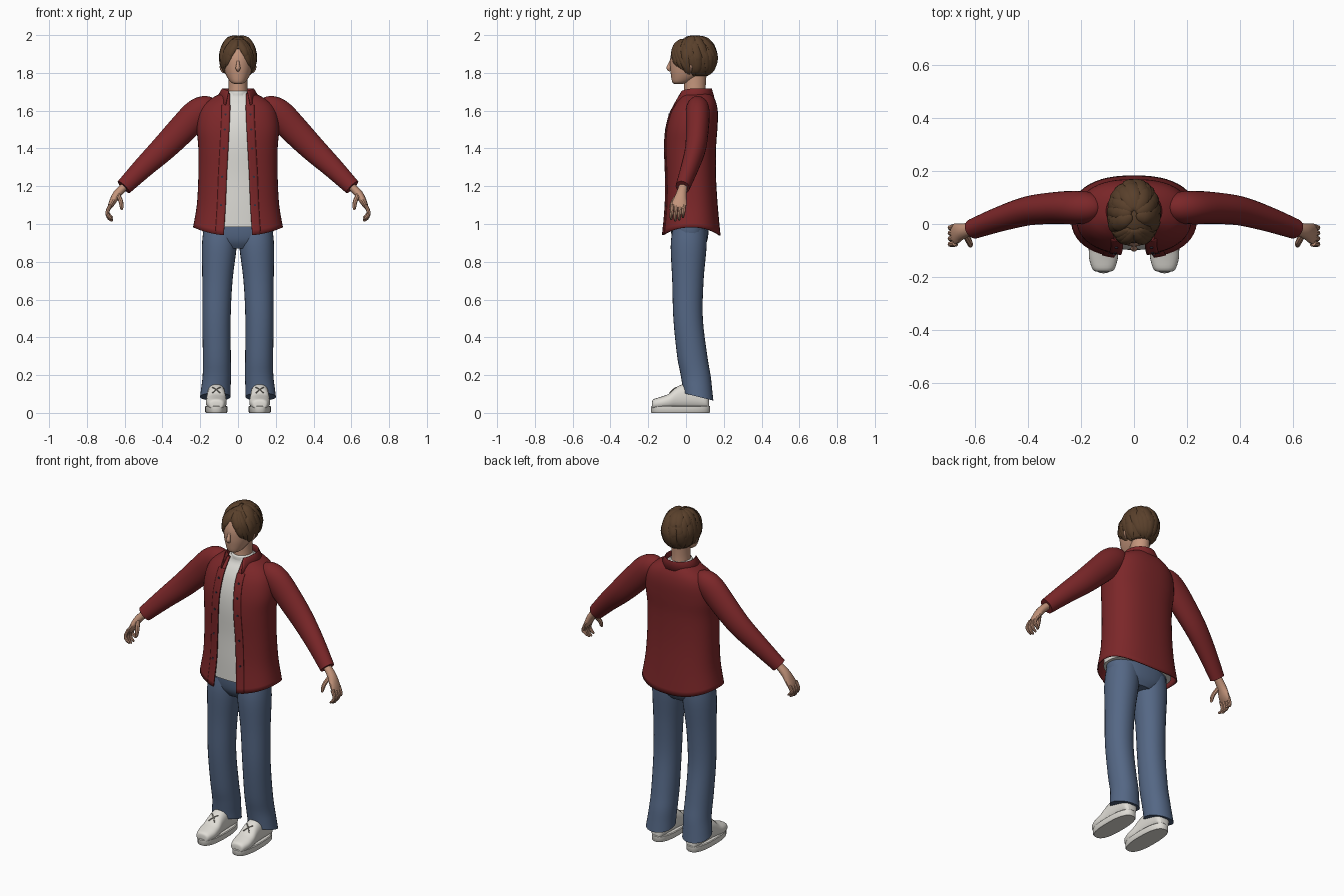
import bpy, bmesh, math, random
from mathutils import Vector

if "Cube" in bpy.data.objects:
    bpy.data.objects.remove(bpy.data.objects["Cube"])
random.seed(4)
X, Y, Z = Vector((1, 0, 0)), Vector((0, 1, 0)), Vector((0, 0, 1))


def material(name, r, g, b):
    m = bpy.data.materials.new(name)
    m.use_nodes = True
    m.diffuse_color = (r, g, b, 1)
    bsdf = m.node_tree.nodes["Principled BSDF"]
    bsdf.inputs["Base Color"].default_value = (r, g, b, 1)
    bsdf.inputs["Roughness"].default_value = 0.8
    return m


RED = material("shirt red", .2, .02, .022)
DENIM = material("denim blue", .09, .137, .235)
WHITE = material("tee white", .72, .71, .67)
SHOE = material("shoe off white", .74, .72, .67)
SKIN = material("skin", .55, .3, .2)
HAIR = material("hair brown", .1, .051, .024)
DARK = material("button dark", .03, .03, .05)
LACE = material("lace grey", .3, .28, .24)


def spline(rows, k=4):
    """Smooth the rows of numbers with a Catmull-Rom curve."""
    rows = [Vector(r) for r in rows]
    ext = [rows[0]] + rows + [rows[-1]]
    out = []
    for i in range(len(rows) - 1):
        a, b, c, d = ext[i:i + 4]
        for j in range(k):
            t = j / k
            out.append(b + (c - a) * (t / 2) + (a * 2 - b * 5 + c * 4 - d) * (t * t / 2)
                       + (b * 3 - a - c * 3 + d) * (t ** 3 / 2))
    return out + [rows[-1]]


def power(v, n):
    return math.copysign(abs(v) ** (2 / n), v)


def ring(c, u, v, n=2, seg=24):
    angles = [math.tau * i / seg for i in range(seg)]
    return [c + u * power(math.cos(a), n) + v * power(math.sin(a), n) for a in angles]


def loft(name, shells, mat, closed=True, thick=0):
    """Skin each list of rings; closed shells get end caps."""
    bm = bmesh.new()
    for rings in shells:
        vs = [[bm.verts.new(p) for p in r] for r in rings]
        n = len(vs[0])
        for a, b in zip(vs, vs[1:]):
            for i in range(n if closed else n - 1):
                j = (i + 1) % n
                bm.faces.new((a[i], a[j], b[j], b[i]))
        if closed:
            bm.faces.new(vs[0])
            bm.faces.new(vs[-1])
    bmesh.ops.recalc_face_normals(bm, faces=bm.faces)
    return finish(name, bm, mat, thick)


def finish(name, bm, mat, thick=0):
    me = bpy.data.meshes.new(name)
    bm.to_mesh(me)
    bm.free()
    ob = bpy.data.objects.new(name, me)
    bpy.context.collection.objects.link(ob)
    me.materials.append(mat)
    bpy.ops.object.select_all(action='DESELECT')
    ob.select_set(True)
    bpy.context.view_layer.objects.active = ob
    bpy.ops.object.shade_smooth_by_angle(angle=math.radians(40))
    if thick:
        mod = ob.modifiers.new("thickness", 'SOLIDIFY')
        mod.thickness, mod.offset = thick, 0
    return ob


def stack(rows, n=2, k=4, seg=32):
    """Horizontal rings from rows of z, half width, front y, back y."""
    return [ring(Vector((0, (f + b) / 2, z)), X * w, Y * ((b - f) / 2), n, seg)
            for z, w, f, b in spline(rows, k)]


def limb(rows, s=1, centre=None, k=4, seg=14):
    """Rings along a path of x, y, z and two radii; s mirrors it."""
    rows = spline(rows, k)
    pts = [Vector((r[0] * s, r[1], r[2])) for r in rows]
    rings = []
    for i, p in enumerate(pts):
        t = pts[min(i + 1, len(pts) - 1)] - pts[max(i - 1, 0)]
        u = t.cross(p - centre if centre else Y).normalized()
        v = u.cross(t).normalized()
        rings.append(ring(p, u * rows[i][3], v * rows[i][4], 2, seg))
    return rings


# Shirt: z, half width, front y, back y, half width of the front opening
SHIRT = [(.96, .235, -.125, .18, .076), (1.1, .215, -.11, .165, .066),
         (1.25, .207, -.108, .156, .06), (1.4, .207, -.112, .156, .052),
         (1.5, .215, -.105, .163, .047), (1.58, .205, -.085, .166, .043),
         (1.63, .18, -.06, .16, .042), (1.665, .135, -.035, .147, .042),
         (1.69, .085, -.02, .13, .042)]


def shirt_point(row, a, grow=0):
    z, w, f, b, gap = row
    x = (w + grow) * power(math.sin(a), 2.4)
    y = (f + b) / 2 - ((b - f) / 2 + grow) * power(math.cos(a), 2.4)
    tail = max(0, (1.1 - z) / .14)
    return Vector((x, y, z - .022 * tail * math.cos(2 * a)))


def edge_angle(row, extra=0):
    return math.asin(min(1, (row[4] + extra) / row[1]) ** 1.2)


body, front = [], []
for row in spline(SHIRT):
    a0 = edge_angle(row)
    body.append([shirt_point(row, a0 + (math.tau - 2 * a0) * i / 48) for i in range(49)])
loft("open_shirt", [body], RED, closed=False, thick=.006)
for s, side in ((1, "left"), (-1, "right")):
    strip = []
    for row in spline(SHIRT[:7]):
        a0, a1 = edge_angle(row, -.002), edge_angle(row, .042)
        strip.append([shirt_point(row, s * (a0 + (a1 - a0) * i / 4), .004) for i in range(5)])
    loft(side + "_placket", [strip], RED, closed=False, thick=.005)
    buttons = []
    for row in SHIRT[1:6]:
        p = shirt_point(row, s * edge_angle(row, .021), .007)
        buttons.append([ring(p + Y * d, X * .006, Z * .006, 2, 10) for d in (.003, -.003)])
    loft(side + "_buttons", buttons, DARK)

# Folded collar: inner stand, fold and outer fall with front points
collar = [[], [], []]
for i in range(41):
    a = math.radians(36 + 288 * i / 40)
    f = max(0, math.cos(a)) ** 2
    for line, w, d, z in ((0, .075, .075, 1.675), (1, .084, .088, 1.715 - .02 * f),
                          (2, .112, .1 + .06 * f, 1.668 - .06 * f)):
        collar[line].append(Vector((w * math.sin(a), .048 - d * math.cos(a), z)))
loft("collar", [collar], RED, closed=False, thick=.006)

# Undershirt with neckband
tee = [(.985, .205, -.095, .15)] + [(z, w - .022, f + .014, b - .016) for z, w, f, b, g in SHIRT[1:8]]
loft("tee", [stack(tee + [(1.695, .062, -.014, .11)], 2.4)], WHITE)
loft("tee_neckband", [stack([(1.68, .064, -.02, .11), (1.7, .06, -.018, .108),
                             (1.705, .054, -.01, .1)])], WHITE)

# Jeans
loft("jeans_hips", [stack([(.87, .09, -.045, .09), (.91, .165, -.07, .112),
                           (.97, .188, -.08, .12), (1.05, .185, -.08, .12)], 2.3)], DENIM)
LEG = [(.085, .12, .065, .081, .08), (.13, .117, .06, .078, .079), (.2, .112, .051, .075, .079),
       (.3, .112, .033, .074, .08), (.5, .114, .011, .075, .078), (.7, .109, .01, .08, .083),
       (.88, .099, .014, .092, .095), (.97, .095, .018, .088, .09)]
for s, side in ((1, "left"), (-1, "right")):
    leg = []
    for z, cx, cy, w, d in spline(LEG):
        slope = .25 * max(0, 1 - (z - .085) / .1)
        leg.append(ring(Vector((cx * s, cy, z)), X * w, Y * d - Z * (d * slope), 2.1, 28))
    loft(side + "_jeans_leg", [leg], DENIM)

    # Shoe: y, half width, top height
    rows = [(-.18, .02, .055), (-.172, .04, .072), (-.13, .054, .086), (-.09, .054, .102),
            (-.05, .05, .137), (0, .048, .155), (.06, .046, .15), (.105, .042, .12), (.122, .025, .08)]
    upper = [ring(Vector((.115 * s, y, (t + .02) / 2)), X * w, Z * ((t - .02) / 2), 2.4, 24)
             for y, w, t in spline(rows)]
    loft(side + "_shoe_upper", [upper], SHOE)
    sole = [ring(Vector((.115 * s, -.029, z)), X * (.059 - e), Y * (.157 - e), 2.5, 36)
            for z, e in ((0, .004), (.005, 0), (.033, 0), (.037, .004))]
    loft(side + "_shoe_sole", [sole], SHOE)
    laces = [limb([(.115 - c * .02, -.086, .106, .003, .003), (.115, -.068, .124, .003, .003),
                   (.115 + c * .02, -.052, .135, .003, .003)], s, seg=6) for c in (1, -1)]
    loft(side + "_laces", laces, LACE)

    # Sleeve and hand
    sleeve = [(.125, .062, 1.64, .015, .015), (.137, .062, 1.637, .042, .04),
              (.17, .062, 1.618, .066, .058), (.22, .062, 1.58, .078, .063),
              (.3, .06, 1.497, .076, .06), (.395, .05, 1.4, .068, .055),
              (.5, .02, 1.3, .056, .047), (.605, -.018, 1.195, .044, .038)]
    loft(side + "_sleeve", [limb(sleeve, s, seg=24)], RED)
    hand = [limb([(.59, -.012, 1.21, .02, .022), (.64, -.025, 1.158, .022, .028),
                  (.668, -.035, 1.11, .017, .039), (.682, -.04, 1.085, .01, .036)], s),
            limb([(.635, -.04, 1.155, .012, .012), (.62, -.068, 1.118, .012, .012),
                  (.616, -.08, 1.085, .009, .009), (.617, -.083, 1.074, .003, .003)], s, seg=8)]
    for y, drop in ((-.072, .008), (-.051, 0), (-.03, .004), (-.01, .018)):
        hand.append(limb([(.676, y, 1.1, .01, .011), (.692, y - .004, 1.062, .01, .01),
                          (.684, y - .006, 1.032 + drop, .009, .009),
                          (.668, y - .006, 1.018 + drop, .006, .006),
                          (.664, y - .006, 1.015 + drop, .002, .002)], s, seg=8))
    loft(side + "_hand", hand, SKIN)
    ear = [(.074, .025, 1.85, .003, .003), (.083, .028, 1.84, .012, .008),
           (.083, .026, 1.82, .012, .008), (.077, .022, 1.8, .003, .003)]
    loft(side + "_ear", [limb(ear, s, seg=8)], SKIN)

# Neck, head and nose
loft("neck", [stack([(1.64, .058, -.015, .11), (1.72, .05, -.01, .104), (1.81, .05, -.01, .11)])], SKIN)
loft("head", [stack([(1.742, .02, -.062, -.015), (1.752, .04, -.073, .02), (1.79, .064, -.08, .09),
                     (1.83, .076, -.084, .12), (1.88, .081, -.083, .135), (1.93, .075, -.066, .13),
                     (1.965, .05, -.03, .1), (1.98, .015, .01, .06)], 2.15)], SKIN)
nose = [(0, -.078, 1.872, .006, .004), (0, -.087, 1.845, .009, .009),
        (0, -.092, 1.824, .013, .012), (0, -.082, 1.81, .006, .006)]
loft("nose", [limb(nose, seg=10)], SKIN)

# Hair: a scalp cap open over the face, covered with tapered locks
CENTRE, SIZE = Vector((0, .038, 1.877)), Vector((.091, .122, .113))
bm = bmesh.new()
bmesh.ops.create_uvsphere(bm, u_segments=32, v_segments=20, radius=1)
for v in bm.verts:
    v.co = CENTRE + v.co * SIZE
gone = []
for f in bm.faces:
    c = f.calc_center_median()
    if c.z < 1.785 or (c.y < .03 and c.z < 1.935 - 1.2 * abs(c.x)):
        gone.append(f)
bmesh.ops.delete(bm, geom=gone, context='FACES')
finish("hair_cap", bm, HAIR, .004)


def lock(az0, az1, el0, el1, width, lift=0):
    """A lock from one bearing and elevation on the scalp to another."""
    rows = []
    for t, taper in ((0, .3), (.1, .75), (.4, 1), (.75, .85), (.95, .4), (1, .1)):
        a, e = math.radians(az0 + (az1 - az0) * t), math.radians(el0 + (el1 - el0) * t)
        d = Vector((math.sin(a) * math.cos(e), -math.cos(a) * math.cos(e), math.sin(e)))
        p = CENTRE + d * SIZE * (1 + lift * math.sin(3 * t))
        rows.append((*p, width * taper, .011 * taper))
    return limb(rows, centre=CENTRE, k=3, seg=8)


locks = []
for s in (1, -1):
    for az0, az1, el1 in ((5, 47, -27), (14, 62, -38), (24, 76, -45), (3, 34, -2)):
        locks.append(lock(az0 * s, az1 * s, 62, el1, .021))
for layer, count, low, high in ((0, 13, -50, 40), (1, 11, -15, 75), (2, 8, 20, 84)):
    for i in range(count):
        az = 75 + 210 * (i + .25 * layer) / (count - 1)
        locks.append(lock(az - 10, az + random.uniform(-8, 16), high,
                          low + random.uniform(-7, 7), .027, .03 * layer))
loft("hair_locks", locks, HAIR)
